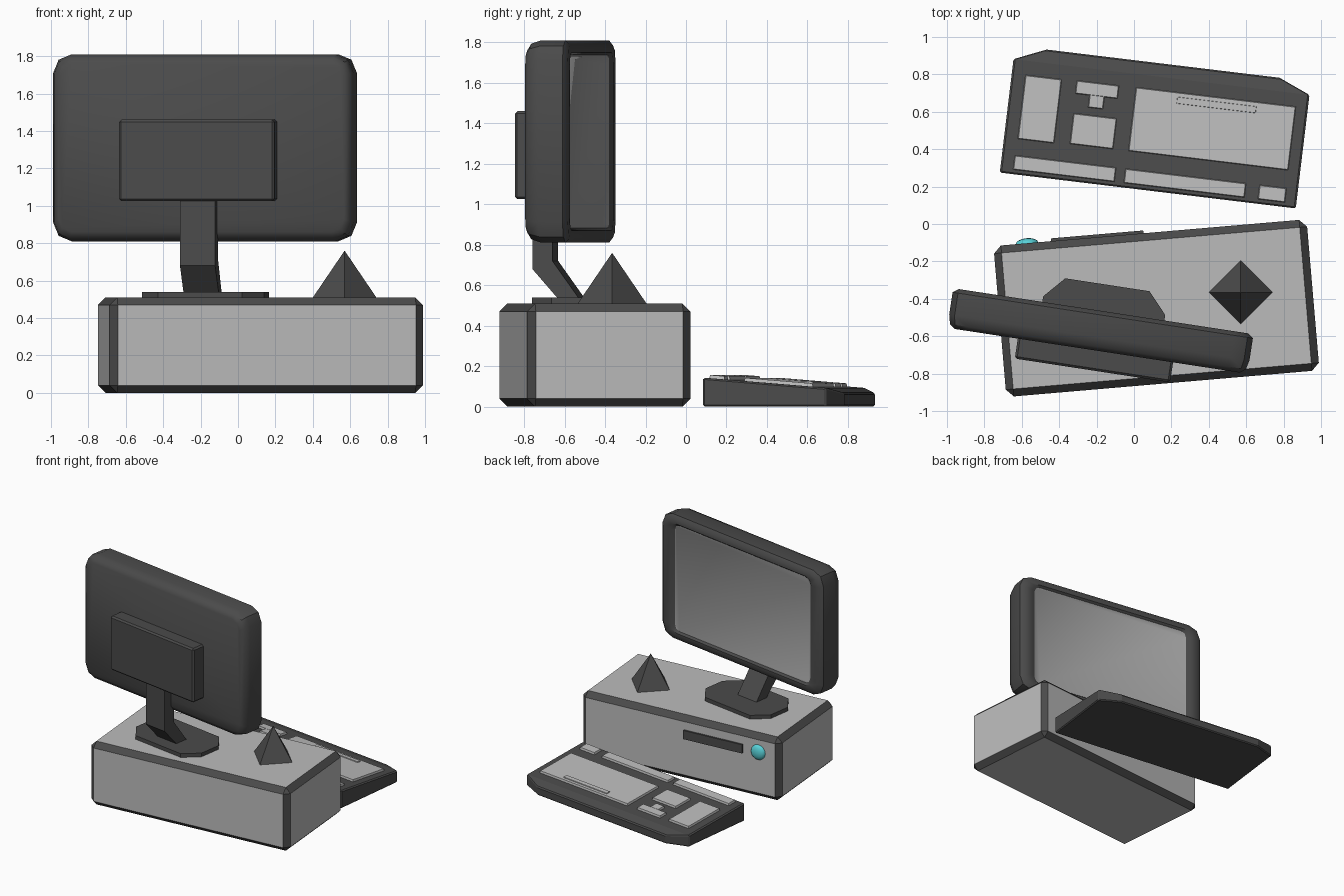
import bpy, bmesh, math
from mathutils import Matrix

if "Cube" in bpy.data.objects:
    bpy.data.objects.remove(bpy.data.objects["Cube"])


def material(name, rgb):
    m = bpy.data.materials.new(name)
    m.diffuse_color = (*rgb, 1)
    m.use_nodes = True
    m.node_tree.nodes["Principled BSDF"].inputs["Base Color"].default_value = m.diffuse_color
    return m


DARK = material("dark_plastic", (0.07, 0.07, 0.07))
LIGHT = material("light_plastic", (0.5, 0.5, 0.5))
GLASS = material("screen_grey", (0.35, 0.35, 0.35))
CYAN = material("cyan", (0.1, 0.65, 0.7))


def frame(x, y, degrees):
    return Matrix.Translation((x, y, 0)) @ Matrix.Rotation(math.radians(degrees), 4, 'Z')


CASE = frame(0.12, -0.45, 4.9)
MONITOR = frame(-0.18, -0.572, -8.7)
KEYBOARD = frame(0.11, 0.48, -6.9)


def finish(name, bm, place, mats, bevel=0.0, bevel_mat=-1, smooth=False):
    bmesh.ops.recalc_face_normals(bm, faces=bm.faces)
    bm.transform(place)
    me = bpy.data.meshes.new(name)
    bm.to_mesh(me)
    bm.free()
    ob = bpy.data.objects.new(name, me)
    bpy.context.collection.objects.link(ob)
    for m in mats:
        me.materials.append(m)
    if bevel:
        mod = ob.modifiers.new("bevel", 'BEVEL')
        mod.width, mod.segments, mod.material = bevel, 1, bevel_mat
    if smooth:
        bpy.ops.object.select_all(action='DESELECT')
        ob.select_set(True)
        bpy.context.view_layer.objects.active = ob
        bpy.ops.object.shade_smooth_by_angle(angle=math.radians(40))
    return ob


def loft(bm, rings):
    """Skin a list of equal-length closed rings and cap both ends."""
    vs = [[bm.verts.new(p) for p in r] for r in rings]
    n = len(vs[0])
    for a, b in zip(vs, vs[1:]):
        for i in range(n):
            j = (i + 1) % n
            bm.faces.new((a[i], a[j], b[j], b[i]))
    first = bm.faces.new(vs[0])
    last = bm.faces.new(vs[-1])
    return first, last


def rect(x0, x1, y0, y1):
    return [(x0, y0), (x1, y0), (x1, y1), (x0, y1)]


def box(name, x, y, z, place, mats, **kw):
    bm = bmesh.new()
    loft(bm, [[(px, py, h) for px, py in rect(*x, *y)] for h in z])
    return finish(name, bm, place, mats, **kw)


# Computer case with dark chamfered edges, drive slot and power button
box("computer_case", (-0.84, 0.84), (-0.405, 0.405), (0, 0.51), CASE,
    [LIGHT, DARK], bevel=0.04, bevel_mat=1)
box("drive_slot", (-0.53, -0.035), (0.38, 0.42), (0.335, 0.405), CASE, [DARK])
bm = bmesh.new()
bmesh.ops.create_uvsphere(bm, u_segments=16, v_segments=8, radius=0.06)
bmesh.ops.scale(bm, verts=bm.verts, vec=(1, 0.45, 1))
bmesh.ops.translate(bm, verts=bm.verts, vec=(-0.66, 0.405, 0.37))
finish("power_button", bm, CASE, [CYAN], smooth=True)


# Monitor shell: rounded rectangles lofted from rear to the recessed screen
def rounded(hx, hz, r, y, steps=2):
    pts = []
    for k, (sx, sz) in enumerate([(1, 1), (-1, 1), (-1, -1), (1, -1)]):
        for s in range(steps + 1):
            a = math.pi / 2 * (k + s / steps)
            pts.append((sx * (hx - r) + r * math.cos(a), y,
                        1.31 + sz * (hz - r) + r * math.sin(a)))
    return pts


HX, HZ = 0.812, 0.5
bm = bmesh.new()
_, screen = loft(bm, [
    rounded(HX - 0.04, HZ - 0.05, 0.07, -0.107),
    rounded(HX - 0.012, HZ - 0.016, 0.09, -0.085),
    rounded(HX, HZ, 0.1, -0.035),
    rounded(HX, HZ, 0.1, 0.085),
    rounded(HX - 0.03, HZ - 0.025, 0.085, 0.107),
    rounded(HX - 0.10, HZ - 0.06, 0.06, 0.107),
    rounded(0.685, 0.427, 0.05, 0.09)])
screen.material_index = 1
finish("monitor", bm, MONITOR, [DARK, GLASS], smooth=True)
box("monitor_rear_panel", (-0.43, 0.41), (-0.215, -0.09), (1.025, 1.46), MONITOR,
    [DARK], bevel=0.012)

# Bent neck
bm = bmesh.new()
loft(bm, [[(x, y, z) for y, z in [(-0.176, 1.06), (-0.176, 0.68), (-0.045, 0.53),
                                  (0.06, 0.53), (-0.076, 0.72), (-0.076, 1.06)]]
          for x in (-0.105, 0.085)])
finish("monitor_neck", bm, MONITOR, [DARK])

# Octagonal foot
half = [(0.33, -0.09), (0.33, 0.09), (0.228, 0.203), (-0.228, 0.203)]
outline = half + [(-x, -y) for x, y in half]
bm = bmesh.new()
loft(bm, [[(x, y + 0.047, z) for x, y in outline] for z in (0.505, 0.54)])
finish("monitor_foot", bm, MONITOR, [DARK])

# Pyramid ornament
bm = bmesh.new()
bmesh.ops.create_cone(bm, cap_ends=True, segments=4, radius1=0.173, radius2=0, depth=0.255)
bmesh.ops.remove_doubles(bm, verts=bm.verts, dist=1e-4)
# put the corners on the axes
corner = max(bm.verts, key=lambda v: v.co.x + v.co.y * 0.01).co
bmesh.ops.rotate(bm, verts=bm.verts,
                 matrix=Matrix.Rotation(-math.atan2(corner.y, corner.x), 3, 'Z'))
finish("pyramid", bm, Matrix.Translation((0.57, -0.365, 0.6325)), [DARK])

# Keyboard body: sloping top with a lower front lip
plan = [(-0.797, -0.303, 0.143), (0.797, -0.303, 0.143), (0.797, 0.308, 0.093),
        (0.627, 0.38, 0.068), (-0.627, 0.38, 0.068), (-0.797, 0.308, 0.093)]
bm = bmesh.new()
_, top = loft(bm, [[(x, y, 0) for x, y, z in plan], plan])
v = list(top.verts)
bmesh.utils.face_split(top, v[2], v[5])
finish("keyboard_body", bm, KEYBOARD, [DARK], bevel=0.008)


# Key blocks that follow the slope
def slope(y):
    return 0.118 - 0.082 * y


def key_block(name, outline, height=0.016, inset=0.012):
    bm = bmesh.new()
    cx = sum(p[0] for p in outline) / len(outline)
    cy = sum(p[1] for p in outline) / len(outline)
    lower = [(x, y, slope(y) - 0.02) for x, y in outline]
    upper = []
    for x, y in outline:
        x -= math.copysign(inset, x - cx) * 0.7
        y -= math.copysign(inset, y - cy) * 0.7
        upper.append((x, y, slope(y) + height))
    loft(bm, [lower, upper])
    finish(name, bm, KEYBOARD, [LIGHT])


key_block("number_keys", rect(-0.728, -0.523, -0.117, 0.236))
key_block("navigation_keys", rect(-0.448, -0.206, -0.11, 0.064))
key_block("main_keys", rect(-0.133, 0.737, -0.11, 0.242))
key_block("space_bar", rect(0.09, 0.53, 0.17, 0.22), height=0.022)
key_block("arrow_keys_row", rect(-0.452, -0.215, 0.16, 0.24))
key_block("arrow_key_up", rect(-0.375, -0.285, 0.095, 0.175))
for i, (a, b) in enumerate([(-0.733, -0.178), (-0.137, 0.522), (0.585, 0.74)]):
    key_block(f"function_keys_{i + 1}", rect(a, b, -0.283, -0.197))
